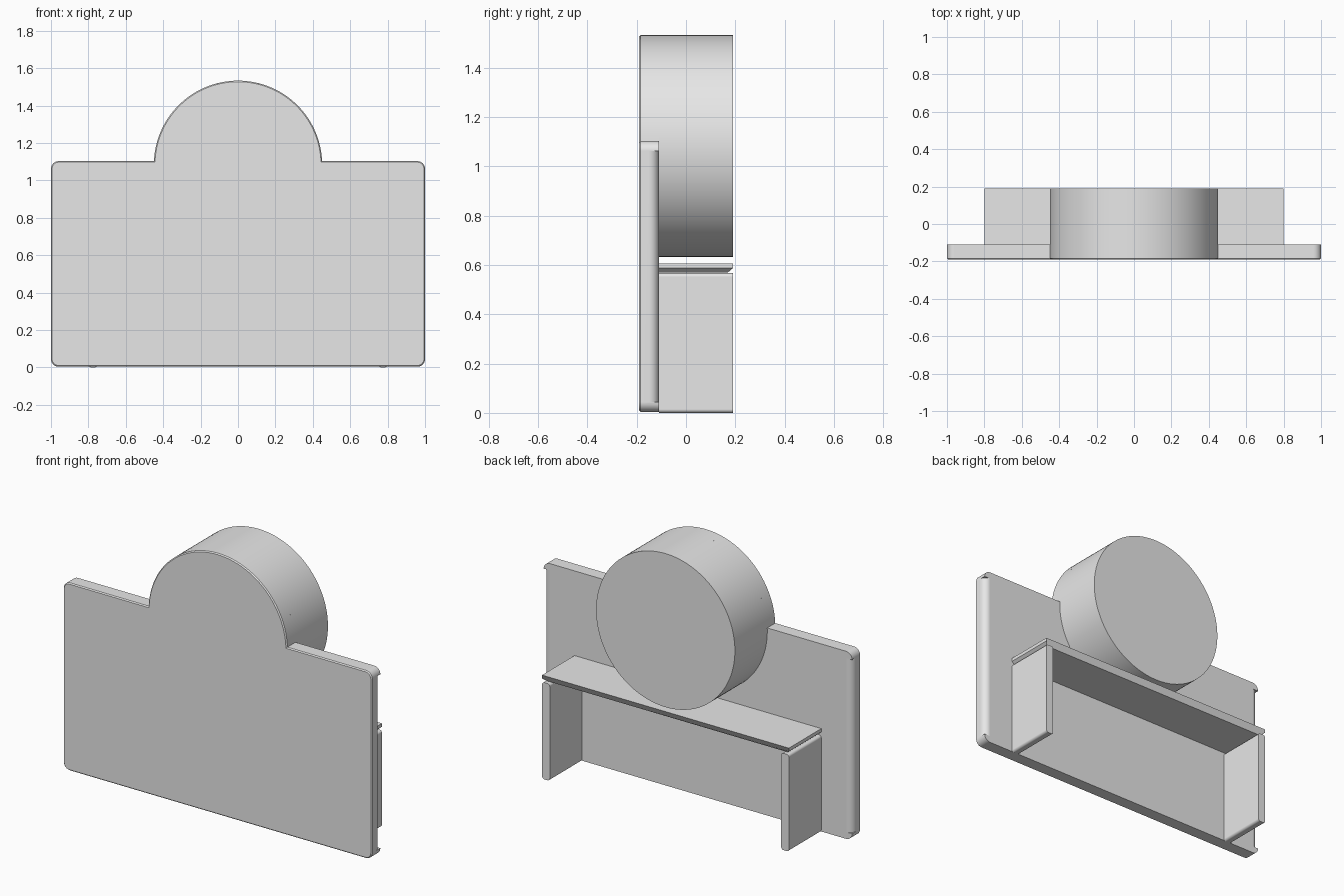
import bpy
import bmesh
from math import sin, cos, asin, pi, radians

if "Cube" in bpy.data.objects:
    bpy.data.objects.remove(bpy.data.objects["Cube"])

grey = bpy.data.materials.new("plain_grey")
grey.use_nodes = True
grey.diffuse_color = (0.8, 0.8, 0.8, 1)
grey.node_tree.nodes["Principled BSDF"].inputs["Base Color"].default_value = (0.8, 0.8, 0.8, 1)

FRONT, PANEL_BACK, BACK = -0.19, -0.11, 0.19
TOP, BASE, FILLET = 1.103, 0.004, 0.04
DRUM_R, DRUM_Z = 0.45, 1.083


def arc(cx, cy, r, start, end, steps):
    """Points along an arc, angles in radians."""
    angles = [start + (end - start) * i / steps for i in range(steps + 1)]
    return [(cx + r * cos(a), cy + r * sin(a)) for a in angles]


def rounded_rect(x0, z0, x1, z1, r, steps=6):
    corners = [(x1 - r, z1 - r), (x0 + r, z1 - r), (x0 + r, z0 + r), (x1 - r, z0 + r)]
    return [p for i, (x, z) in enumerate(corners)
            for p in arc(x, z, r, i * pi / 2, (i + 1) * pi / 2, steps)]


def prism(name, profile, start, end, axis="y", front_bevel=0):
    """Extrude a closed profile along y (profile in x, z) or z (profile in x, y)."""
    bm = bmesh.new()
    verts = [bm.verts.new((a, start, b) if axis == "y" else (a, b, start)) for a, b in profile]
    face = bm.faces.new(verts)
    rim = list(face.edges)
    moved = bmesh.ops.extrude_face_region(bm, geom=[face], use_keep_orig=True)["geom"]
    step = end - start
    bmesh.ops.translate(bm, verts=[g for g in moved if isinstance(g, bmesh.types.BMVert)],
                        vec=(0, step, 0) if axis == "y" else (0, 0, step))
    bmesh.ops.recalc_face_normals(bm, faces=bm.faces)
    if front_bevel:
        bmesh.ops.bevel(bm, geom=rim, offset=front_bevel, segments=1, affect="EDGES")
    mesh = bpy.data.meshes.new(name)
    bm.to_mesh(mesh)
    bm.free()
    obj = bpy.data.objects.new(name, mesh)
    bpy.context.collection.objects.link(obj)
    mesh.materials.append(grey)
    return obj


def activate(obj):
    bpy.ops.object.select_all(action="DESELECT")
    obj.select_set(True)
    bpy.context.view_layer.objects.active = obj


def finish(obj):
    activate(obj)
    bpy.ops.object.shade_smooth_by_angle(angle=radians(25))
    normals = obj.modifiers.new("even_shading", "WEIGHTED_NORMAL")
    normals.keep_sharp = True


# Front panel: rounded rectangle with the arch rising from its top edge
lift = asin((TOP - DRUM_Z) / DRUM_R)
side, low, high = 1 - FILLET, BASE + FILLET, TOP - FILLET
outline = (arc(side, low, FILLET, -pi / 2, 0, 6)
           + arc(side, high, FILLET, 0, pi / 2, 6)
           + arc(0, DRUM_Z, DRUM_R, lift, pi - lift, 64)
           + arc(-side, high, FILLET, pi / 2, pi, 6)
           + arc(-side, low, FILLET, pi, 1.5 * pi, 6))
panel = prism("front_panel", outline, FRONT, PANEL_BACK, front_bevel=0.006)

# Round the rear side edges between the corners
for sign in (-1, 1):
    curve = arc(side, PANEL_BACK - FILLET, FILLET, 0, pi / 2, 8)
    curve += [(side, PANEL_BACK + 0.02), (1.02, PANEL_BACK + 0.02), (1.02, PANEL_BACK - FILLET)]
    cutter = prism("edge_cutter", [(sign * x, y) for x, y in curve], low, high, axis="z")
    cutter.hide_render = True
    cut = panel.modifiers.new("round_edge", "BOOLEAN")
    cut.operation = "DIFFERENCE"
    cut.solver = "EXACT"
    cut.object = cutter
    activate(panel)
    bpy.ops.object.modifier_apply(modifier=cut.name)
    bpy.data.objects.remove(cutter)
finish(panel)

# Round drum behind the arch
finish(prism("drum", arc(0, DRUM_Z, DRUM_R, 0, 2 * pi, 128)[:-1], PANEL_BACK, BACK))

# Two upright supports with softened corners
for name, x0, x1 in (("right_support", -0.8, -0.75), ("left_support", 0.75, 0.8)):
    finish(prism(name, rounded_rect(x0, 0, x1, 0.567, 0.015), PANEL_BACK, BACK))

# Shelf with chamfered lower edges at the ends and back
shelf = prism("shelf", [(-0.78, 0.57), (0.78, 0.57), (0.8, 0.587),
                        (0.8, 0.607), (-0.8, 0.607), (-0.8, 0.587)], PANEL_BACK, BACK)
for vert in shelf.data.vertices:
    if vert.co.y > 0 and vert.co.z < 0.58:
        vert.co.y -= 0.02
